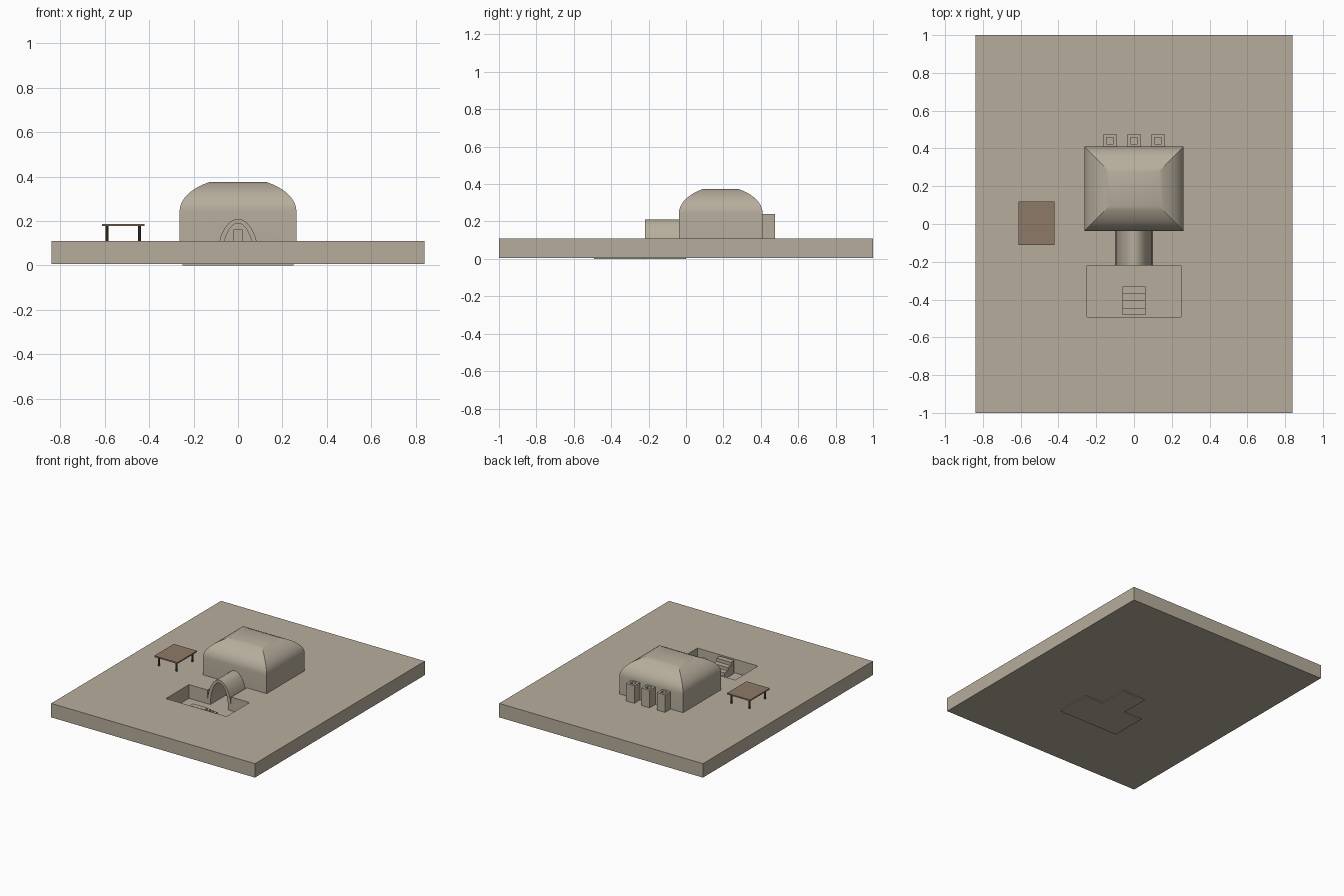
import bpy, bmesh, math

if "Cube" in bpy.data.objects:
    bpy.data.objects.remove(bpy.data.objects["Cube"])

def material(name, rgb):
    m = bpy.data.materials.new(name)
    m.diffuse_color = (*rgb, 1)
    m.use_nodes = True
    m.node_tree.nodes["Principled BSDF"].inputs["Base Color"].default_value = m.diffuse_color
    return m

EARTH = material("sandy_earth", (0.47, 0.42, 0.335))
WOOD = material("table_wood", (0.27, 0.195, 0.135))
DARK = material("dark_wood", (0.095, 0.062, 0.045))

def finish(name, bm, mat):
    bmesh.ops.recalc_face_normals(bm, faces=bm.faces)
    me = bpy.data.meshes.new(name)
    bm.to_mesh(me)
    bm.free()
    me.materials.append(mat)
    ob = bpy.data.objects.new(name, me)
    bpy.context.collection.objects.link(ob)
    return ob

def activate(ob):
    bpy.ops.object.select_all(action='DESELECT')
    ob.select_set(True)
    bpy.context.view_layer.objects.active = ob

def box(name, x, y, z, mat=EARTH):
    bm = bmesh.new()
    bmesh.ops.create_cube(bm, size=1)
    for v in bm.verts:
        v.co = [(a + b) / 2 + c * (b - a) for (a, b), c in zip((x, y, z), v.co)]
    return finish(name, bm, mat)

def extrude(name, profile, to3d, step, mat=EARTH):
    """Closed profile swept along a straight vector."""
    bm = bmesh.new()
    f = bm.faces.new([bm.verts.new(to3d(*p)) for p in profile])
    r = bmesh.ops.extrude_face_region(bm, geom=[f])
    bmesh.ops.translate(bm, vec=step, verts=[g for g in r["geom"] if isinstance(g, bmesh.types.BMVert)])
    return finish(name, bm, mat)

def cut(ob, *ranges):
    c = box("cutter", *ranges)
    c.hide_render = True
    m = ob.modifiers.new("cut", 'BOOLEAN')
    m.operation, m.solver, m.object = 'DIFFERENCE', 'EXACT', c
    activate(ob)
    bpy.ops.object.modifier_apply(modifier=m.name)
    bpy.data.objects.remove(c, do_unlink=True)

def smooth(ob):
    activate(ob)
    bpy.ops.object.shade_smooth_by_angle(angle=math.radians(25))

G = 0.11  # ground level

# ground slab with sunken court and passage
slab = box("ground_slab", (-0.84, 0.84), (-1, 1), (0.006, G))
cut(slab, (-0.25, 0.25), (-0.492, -0.22), (-0.1, 0.3))
cut(slab, (-0.098, 0.098), (-0.23, 0), (-0.1, 0.3))

# floors of court and passage
box("court_floor", (-0.25, 0.25), (-0.492, -0.22), (0, 0.008))
box("passage_floor", (-0.098, 0.098), (-0.22, 0), (0, 0.008))

# stairs rising toward the front
stairs = [(-0.33, 0.004)]
for i in range(4):
    z = 0.03 + 0.025 * i
    stairs += [(-0.33 - 0.038 * i, z), (-0.33 - 0.038 * (i + 1), z)]
stairs.append((-0.482, 0.004))
extrude("court_stairs", stairs, lambda y, z: (-0.06, y, z), (0.12, 0, 0))

# arched entrance tunnel
N = 24
def arch(rx, rz):
    return [(rx * math.cos(math.pi * i / N), 0.004 + rz * math.sin(math.pi * i / N)) for i in range(N + 1)]
tunnel = extrude("entrance_tunnel", arch(0.098, 0.206) + arch(0.074, 0.186)[::-1],
                 lambda x, z: (x, -0.22, z), (0, 0.185, 0))
smooth(tunnel)

# house: straight walls under a four-sided curved roof with a flat top
rings = [(0, G - 0.002)]
for i in range(11):
    t = math.radians(6 * i)
    rings.append((0.266 * (1 - math.cos(t)), 0.243 + 0.152 * math.sin(t)))
bm = bmesh.new()
loops = []
for d, z in rings:
    hx, hy = 0.263 - d, 0.224 - d
    loops.append([bm.verts.new((sx * hx, 0.186 + sy * hy, z)) for sx, sy in ((-1, -1), (1, -1), (1, 1), (-1, 1))])
for a, b in zip(loops, loops[1:]):
    for k in range(4):
        bm.faces.new((a[k], a[(k + 1) % 4], b[(k + 1) % 4], b[k]))
bm.faces.new(loops[0])
bm.faces.new(loops[-1])
house = finish("domed_house", bm, EARTH)
wall = box("door_wall", (-0.097, 0.097), (-0.038, -0.001), (0.004, G))
for part in (house, wall):
    cut(part, (-0.02, 0.02), (-0.1, 0.03), (0.01, 0.16))
smooth(house)

# three hollow vents on the back wall
for i, x in enumerate((-0.127, 0, 0.127)):
    vent = box(f"back_vent_{i + 1}", (x - 0.034, x + 0.034), (0.405, 0.476), (G - 0.002, 0.24))
    cut(vent, (x - 0.018, x + 0.018), (0.424, 0.458), (0.125, 0.3))

# table
box("table_top", (-0.612, -0.421), (-0.112, 0.118), (0.177, 0.187), WOOD)
for i, (x, y) in enumerate([(x, y) for x in (-0.59, -0.443) for y in (-0.09, 0.096)]):
    ring = [(0.007 * math.cos(k * math.pi / 4), 0.007 * math.sin(k * math.pi / 4)) for k in range(8)]
    extrude(f"table_leg_{i + 1}", ring, lambda a, b: (x + a, y + b, G), (0, 0, 0.068), DARK)
